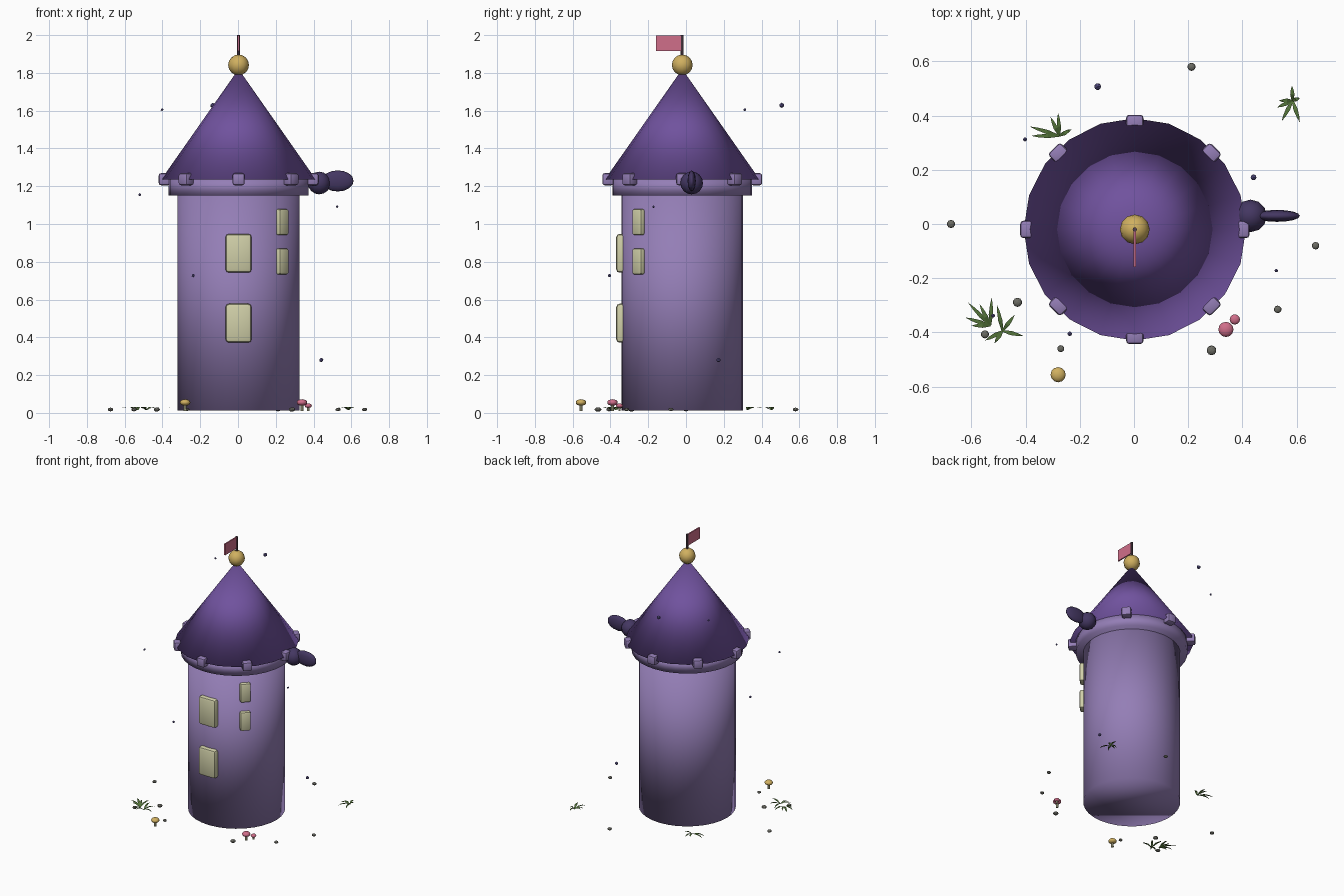
import bpy, bmesh, math
from mathutils import Matrix, Vector

if "Cube" in bpy.data.objects:
    bpy.data.objects.remove(bpy.data.objects["Cube"])

CX, CY = 0.003, -0.02          # tower axis


def material(name, r, g, b):
    m = bpy.data.materials.new(name)
    lin = [((c / 255 + 0.055) / 1.055) ** 2.4 for c in (r, g, b)]
    m.diffuse_color = (*lin, 1)
    m.use_nodes = True
    m.node_tree.nodes["Principled BSDF"].inputs["Base Color"].default_value = m.diffuse_color
    return m


LILAC = material("lilac_stone", 148, 126, 182)
ROOF = material("purple_roof", 112, 82, 158)
GOLD = material("gold", 208, 176, 96)
PINK = material("pink", 208, 110, 138)
DARK = material("dark_violet", 68, 55, 98)
CREAM = material("cream_glass", 208, 207, 168)
GREY = material("grey_pebble", 108, 108, 100)
GREEN = material("grass_green", 84, 116, 58)
POLE = material("pole_brown", 88, 68, 80)
STAR = material("dusk_blue", 100, 92, 152)


def finish(bm, name, mat, smooth=None, matrix=None):
    """smooth: None = flat, 'all' = fully smooth, number = sharp-edge angle"""
    if matrix is not None:
        bm.transform(matrix)
    me = bpy.data.meshes.new(name)
    bm.to_mesh(me)
    bm.free()
    me.materials.append(mat)
    ob = bpy.data.objects.new(name, me)
    bpy.context.collection.objects.link(ob)
    if smooth is not None:
        for p in me.polygons:
            p.use_smooth = True
        if smooth != 'all':
            bpy.ops.object.select_all(action='DESELECT')
            ob.select_set(True)
            bpy.context.view_layer.objects.active = ob
            bpy.ops.object.shade_smooth_by_angle(angle=math.radians(smooth))
    return ob


def cone(name, mat, x, y, z0, z1, r0, r1, sides, smooth='all'):
    bm = bmesh.new()
    bmesh.ops.create_cone(bm, cap_ends=True, segments=sides,
                          radius1=r0, radius2=r1, depth=z1 - z0)
    return finish(bm, name, mat, smooth, Matrix.Translation((x, y, (z0 + z1) / 2)))


def ball(name, mat, loc, radii, u=12, v=8, smooth='all', axis=None):
    bm = bmesh.new()
    bmesh.ops.create_uvsphere(bm, u_segments=u, v_segments=v, radius=1)
    m = Matrix.Translation(loc) @ Matrix.Diagonal((*radii, 1))
    if axis:
        m = m @ Matrix.Rotation(math.pi / 2, 4, axis)
    return finish(bm, name, mat, smooth, m)


def ico(name, mat, loc, radii, sub=1, smooth=None):
    bm = bmesh.new()
    bmesh.ops.create_icosphere(bm, subdivisions=sub, radius=1)
    return finish(bm, name, mat, smooth,
                  Matrix.Translation(loc) @ Matrix.Diagonal((*radii, 1)))


def rounded_box(name, mat, angle, radius, z, size, bevel):
    """box placed around the tower; size = radial, tangential, height"""
    bm = bmesh.new()
    bmesh.ops.create_cube(bm, size=1)
    bm.transform(Matrix.Diagonal((*size, 1)))
    bmesh.ops.bevel(bm, geom=bm.edges[:], offset=bevel, segments=2,
                    profile=0.5, affect='EDGES')
    m = (Matrix.Translation((CX, CY, z)) @ Matrix.Rotation(math.radians(angle), 4, 'Z')
         @ Matrix.Translation((radius, 0, 0)))
    return finish(bm, name, mat, 40, m)


# Tower body, collar and roof
cone("tower_body", LILAC, CX, CY, 0.012, 1.16, 0.322, 0.322, 32)
cone("collar", LILAC, CX, CY, 1.152, 1.238, 0.37, 0.37, 32)
cone("roof", ROOF, CX, CY, 1.235, 1.82, 0.41, 0.0, 20)

# Blocks around the eaves
for i in range(8):
    rounded_box(f"eave_block_{i}", LILAC, i * 45, 0.393, 1.237, (0.06, 0.064, 0.064), 0.012)

# Finial, pole and flag
ball("finial", GOLD, (CX, CY, 1.842), (0.055, 0.055, 0.055))
cone("flag_pole", POLE, CX, CY, 1.86, 2.0, 0.008, 0.008, 8, 40)
bm = bmesh.new()
bmesh.ops.create_cube(bm, size=1)
finish(bm, "flag", PINK, None,
       Matrix.Translation((CX, -0.09, 1.957)) @ Matrix.Diagonal((0.009, 0.136, 0.082, 1)))

# Windows: two large at the front, two small on the corner
for i, z in enumerate((0.475, 0.845)):
    rounded_box(f"large_window_{i}", CREAM, -90, 0.322, z, (0.055, 0.138, 0.206), 0.018)
for i, z in enumerate((0.802, 1.01)):
    rounded_box(f"small_window_{i}", CREAM, -45, 0.325, z, (0.04, 0.072, 0.138), 0.012)

# Dark knob and paddle on the right eave
ball("side_knob", DARK, (0.43, 0.03, 1.217), (0.06, 0.06, 0.06))
ball("side_paddle", DARK, (0.528, 0.03, 1.228), (0.084, 0.022, 0.056), axis='Y')

# Floating motes
for i, (x, y, z, r) in enumerate([
        (-0.402, 0.312, 1.605, 0.008), (-0.134, 0.507, 1.628, 0.014),
        (-0.52, -0.338, 1.155, 0.008), (0.525, -0.172, 1.092, 0.007),
        (-0.237, -0.405, 0.727, 0.009), (0.441, 0.172, 0.28, 0.012)]):
    ico(f"mote_{i}", STAR, (x, y, z), (r, r, r))

# Pebbles
for i, (x, y, r) in enumerate([
        (-0.675, 0.0, 0.015), (-0.55, -0.407, 0.015), (-0.43, -0.289, 0.017),
        (-0.27, -0.46, 0.013), (0.286, -0.466, 0.018), (0.53, -0.315, 0.014),
        (0.67, -0.08, 0.014), (0.212, 0.58, 0.015)]):
    ico(f"pebble_{i}", GREY, (x, y, 0.018), (r, r, r * 0.65), 2)

# Mushrooms
for i, (x, y, r, z, mat) in enumerate([
        (-0.28, -0.556, 0.028, 0.055, GOLD), (0.339, -0.389, 0.028, 0.055, PINK),
        (0.372, -0.352, 0.019, 0.038, PINK)]):
    cone(f"mushroom_stem_{i}", CREAM, x, y, 0.01, z, r * 0.32, r * 0.25, 8, 40)
    ball(f"mushroom_cap_{i}", mat, (x, y, z), (r, r, r * 0.62))

# Grass tufts: base point and blade tips
tufts = [((-0.53, -0.375), [(-0.525, -0.272), (-0.612, -0.29), (-0.622, -0.345),
                            (-0.57, -0.295), (-0.60, -0.375)]),
         ((-0.485, -0.395), [(-0.408, -0.413), (-0.44, -0.335), (-0.55, -0.43),
                             (-0.515, -0.44), (-0.505, -0.30)]),
         ((-0.275, 0.325), [(-0.28, 0.41), (-0.308, 0.395), (-0.385, 0.36),
                            (-0.38, 0.325), (-0.23, 0.35)]),
         ((0.585, 0.455), [(0.583, 0.51), (0.612, 0.465), (0.528, 0.43),
                           (0.545, 0.38), (0.612, 0.375), (0.535, 0.455)])]
for i, (base, tips) in enumerate(tufts):
    bm = bmesh.new()
    for tip in tips:
        a = Vector((*base, 0.014))
        b = Vector((*tip, 0.024))
        side = Vector((a.y - b.y, b.x - a.x, 0)).normalized()
        rows = []
        for t, w, lift in ((0, 0.003, 0), (0.4, 0.008, 0.012), (0.75, 0.005, 0.01)):
            p = a.lerp(b, t) + Vector((0, 0, lift))
            rows.append((bm.verts.new(p + side * w), bm.verts.new(p - side * w)))
        for lo, hi in zip(rows, rows[1:]):
            bm.faces.new((lo[0], lo[1], hi[1], hi[0]))
        bm.faces.new((rows[-1][0], rows[-1][1], bm.verts.new(b)))
    bmesh.ops.recalc_face_normals(bm, faces=bm.faces[:])
    for f in bm.faces:
        if f.normal.z < 0:
            f.normal_flip()
    finish(bm, f"grass_tuft_{i}", GREEN)
